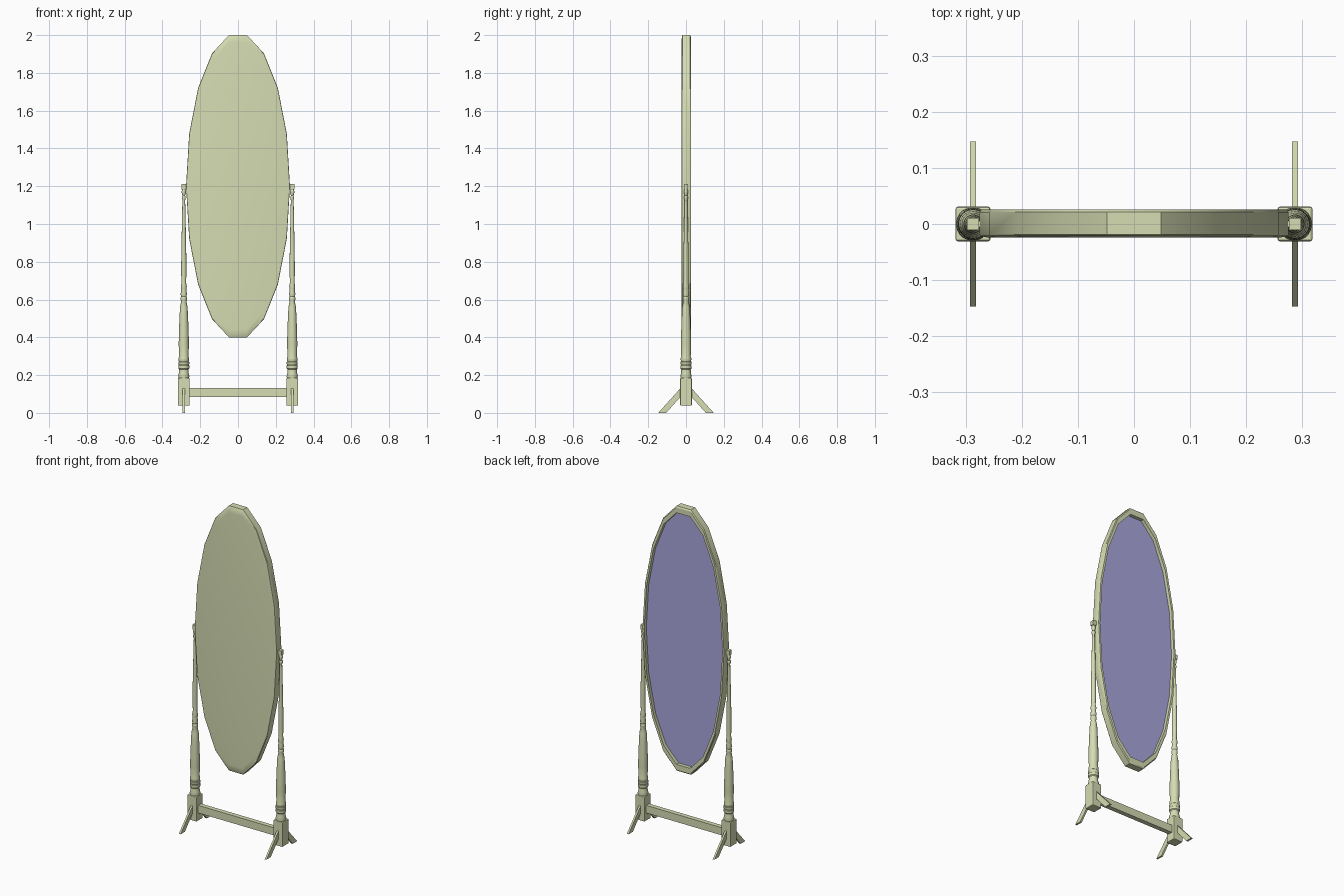
import bpy, bmesh, math
from mathutils import Vector

if "Cube" in bpy.data.objects:
    bpy.data.objects.remove(bpy.data.objects["Cube"])

POST_X = 0.287


def material(name, color):
    m = bpy.data.materials.new(name)
    m.diffuse_color = color
    m.use_nodes = True
    m.node_tree.nodes["Principled BSDF"].inputs["Base Color"].default_value = m.diffuse_color
    return m


WOOD = material("olive_wood", (0.67, 0.72, 0.45, 1))
GLASS = material("blue_glass", (0.40, 0.39, 0.72, 1))


def finish(name, bm, mat=WOOD, smooth=None):
    bmesh.ops.recalc_face_normals(bm, faces=bm.faces[:])
    mesh = bpy.data.meshes.new(name)
    bm.to_mesh(mesh)
    bm.free()
    mesh.materials.append(mat)
    ob = bpy.data.objects.new(name, mesh)
    bpy.context.collection.objects.link(ob)
    if smooth:
        bpy.ops.object.select_all(action='DESELECT')
        ob.select_set(True)
        bpy.context.view_layer.objects.active = ob
        bpy.ops.object.shade_smooth_by_angle(angle=math.radians(smooth))
    return ob


def box(name, center, size, bevel=0):
    bm = bmesh.new()
    bmesh.ops.create_cube(bm, size=1)
    for v in bm.verts:
        v.co = Vector(center) + Vector(a * b for a, b in zip(v.co, size))
    if bevel:
        bmesh.ops.bevel(bm, geom=bm.edges[:], offset=bevel, segments=2,
                        profile=0.5, affect='EDGES')
    return finish(name, bm)


def skin(bm, rings, first_cap=True, last_cap=True):
    """Bridge a list of equal rings of vertices, capping the ends."""
    for a, b in zip(rings, rings[1:]):
        n = len(a)
        for i in range(n):
            j = (i + 1) % n
            bm.faces.new((a[i], a[j], b[j], b[i]))
    if first_cap:
        bm.faces.new(rings[0])
    if last_cap:
        bm.faces.new(rings[-1])


def oval(bm, scale, y, sides=18):
    """18-sided oval ring with a flat edge at top and bottom."""
    ring = []
    for i in range(sides):
        a = 2 * math.pi * (i + 0.5) / sides
        ring.append(bm.verts.new((0.275 * scale * math.sin(a), y,
                                  1.2 + 0.8123 * scale * math.cos(a))))
    return ring


# Oval frame: shallow-bevelled solid panel at -y, recess for the glass at +y
bm = bmesh.new()
skin(bm, [oval(bm, s, y) for s, y in
          [(0.95, -0.024), (0.995, -0.0215), (1, -0.019), (1, 0.021),
           (0.99, 0.026), (0.95, 0.026), (0.95, 0.004)]])
finish("oval_frame", bm, smooth=30)

# Mirror glass set in the recess
bm = bmesh.new()
skin(bm, [oval(bm, 0.949, 0.003), oval(bm, 0.949, 0.006)])
finish("mirror_glass", bm, GLASS)

# Turned post profile: (radius, height)
PROFILE = [
    (0.026, 0.18), (0.030, 0.195), (0.026, 0.21), (0.025, 0.23),
    (0.029, 0.235), (0.029, 0.25), (0.026, 0.253), (0.029, 0.258),
    (0.029, 0.27), (0.026, 0.273), (0.028, 0.28), (0.028, 0.29),
    (0.025, 0.30), (0.027, 0.36), (0.026, 0.42), (0.023, 0.50),
    (0.020, 0.56), (0.014, 0.59), (0.017, 0.60), (0.017, 0.61),
    (0.014, 0.615), (0.017, 0.63), (0.014, 0.645), (0.015, 0.66),
    (0.016, 0.67), (0.012, 0.69), (0.014, 0.74), (0.013, 0.85),
    (0.010, 1.00), (0.008, 1.10), (0.007, 1.125), (0.010, 1.135),
    (0.010, 1.145), (0.007, 1.15), (0.011, 1.165), (0.011, 1.175),
    (0.007, 1.185),
]

for side, sx in (("left", -1), ("right", 1)):
    x = sx * POST_X

    # Turned post
    bm = bmesh.new()
    rings = [[bm.verts.new((x + r * math.cos(2 * math.pi * i / 20),
                            r * math.sin(2 * math.pi * i / 20), z))
              for i in range(20)] for r, z in PROFILE]
    skin(bm, rings)
    finish(side + "_post", bm, smooth=35)

    # Square foot block, pivot cap and pivot pin
    box(side + "_post_block", (x, 0, 0.112), (0.062, 0.062, 0.148), 0.004)
    box(side + "_pivot_cap", (x, 0, 1.197), (0.022, 0.022, 0.028))
    box(side + "_pivot_pin", (x - sx * 0.012, 0, 1.197), (0.016, 0.01, 0.01))

    # Splayed feet, front and back
    for end, sy in (("front", -1), ("back", 1)):
        bm = bmesh.new()
        outline = [(0.02, 0.141), (0.147, 0), (0.105, 0), (0.02, 0.095)]
        skin(bm, [[bm.verts.new((x + dx, sy * y, z)) for y, z in outline]
                  for dx in (-0.0055, 0.0055)])
        finish(f"{side}_{end}_foot", bm)

# Crossbar between the posts
box("crossbar", (0, 0, 0.108), (2 * POST_X - 0.05, 0.028, 0.046))
